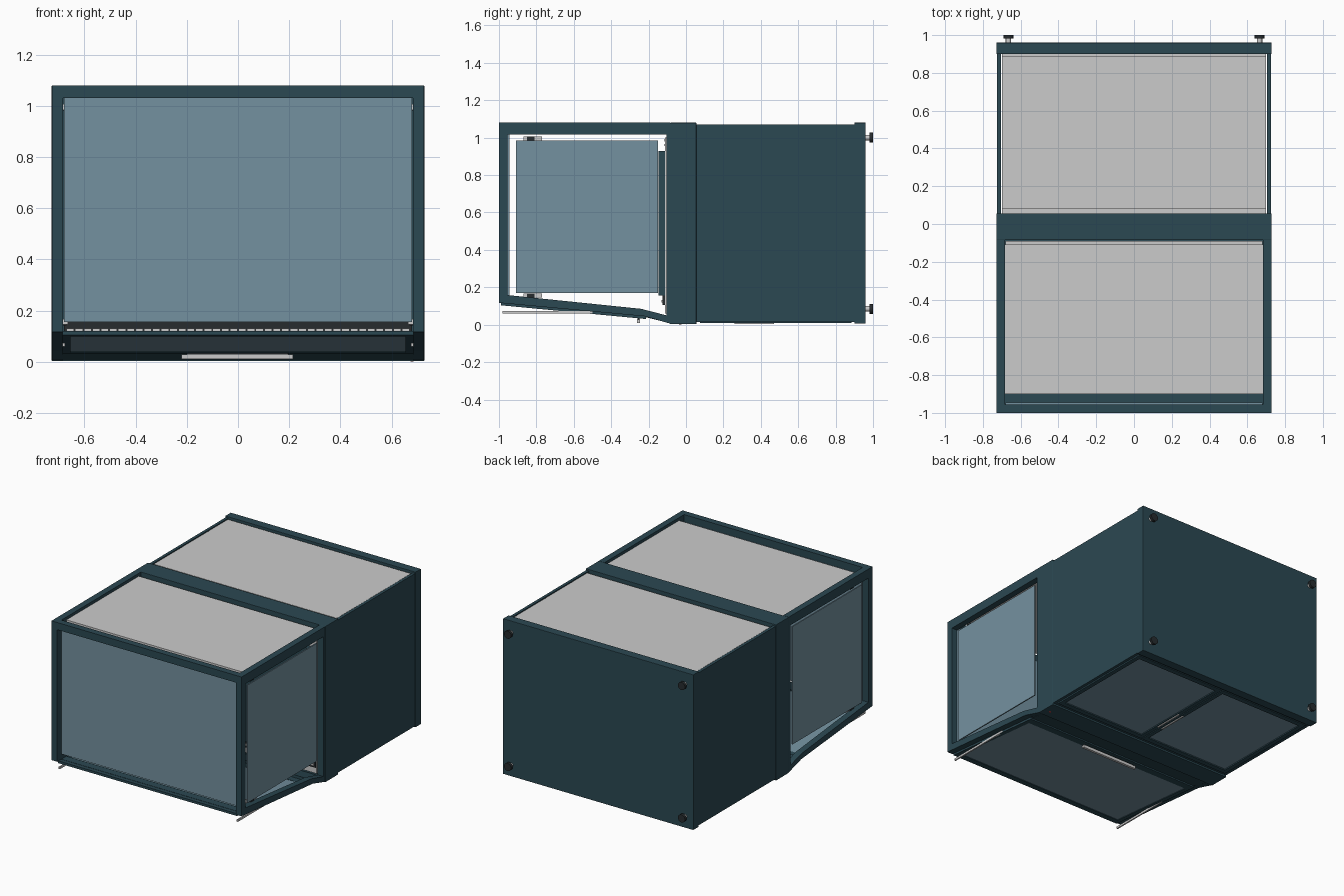
import bpy, bmesh, math
from mathutils import Vector

if "Cube" in bpy.data.objects:
    bpy.data.objects.remove(bpy.data.objects["Cube"])


def material(name, rgb):
    m = bpy.data.materials.new(name)
    m.diffuse_color = (*rgb, 1)
    m.use_nodes = True
    m.node_tree.nodes["Principled BSDF"].inputs["Base Color"].default_value = m.diffuse_color
    return m


TEAL = material("teal_paint", (0.024, 0.065, 0.085))
GLASS = material("tinted_glass", (0.175, 0.285, 0.35))
DARK = material("black_plastic", (0.02, 0.025, 0.028))
RED = material("red_lamp", (0.6, 0.02, 0.02))


def finish(name, bm, mat):
    bmesh.ops.recalc_face_normals(bm, faces=bm.faces)
    me = bpy.data.meshes.new(name)
    bm.to_mesh(me)
    bm.free()
    ob = bpy.data.objects.new(name, me)
    bpy.context.collection.objects.link(ob)
    if mat:
        me.materials.append(mat)
    return ob


def add_box(bm, x, y, z):
    vs = bmesh.ops.create_cube(bm, size=1)["verts"]
    for v in vs:
        v.co = Vector([(r[0] + r[1]) / 2 + c * (r[1] - r[0]) for r, c in zip((x, y, z), v.co)])


def box(name, x, y, z, mat=None, bevel=0):
    bm = bmesh.new()
    add_box(bm, x, y, z)
    ob = finish(name, bm, mat)
    if bevel:
        b = ob.modifiers.new("bevel", "BEVEL")
        b.width, b.segments = bevel, 2
    return ob


def prism(name, profile, x0, x1, mat=None):
    """Extrude a (y, z) profile along x."""
    bm = bmesh.new()
    f = bm.faces.new([bm.verts.new((x0, y, z)) for y, z in profile])
    ext = bmesh.ops.extrude_face_region(bm, geom=[f])["geom"]
    for v in ext:
        if isinstance(v, bmesh.types.BMVert):
            v.co.x = x1
    return finish(name, bm, mat)


def side(s, a, b):
    return tuple(sorted((s * a, s * b)))


def cyl(name, x, z, y0, y1, r, mat=None):
    bpy.ops.mesh.primitive_cylinder_add(vertices=20, radius=r, depth=y1 - y0,
                                        location=(x, (y0 + y1) / 2, z), rotation=(math.pi / 2, 0, 0))
    ob = bpy.context.object
    ob.name = name
    if mat:
        ob.data.materials.append(mat)
    bpy.ops.object.shade_smooth_by_angle()
    return ob


# storage cabinet (the whole model lies on its back, feet towards +y)
box("base_plate", (-0.728, 0.728), (0.90, 0.96), (0.006, 1.08), TEAL, 0.002)
box("back_panel", (-0.70, 0.70), (0.08, 0.89), (1.055, 1.067))
for y in ((0.05, 0.085), (0.88, 0.90)):
    box("cabinet_front_rail", (-0.70, 0.70), y, (0.015, 0.035), TEAL)
    box("cabinet_back_rail", (-0.70, 0.70), y, (1.035, 1.053))
for s in (-1, 1):
    box("cabinet_side", side(s, 0.705, 0.725), (0.04, 0.905), (0.015, 1.07), TEAL)
    # cupboard doors: frame, inset panel and handle
    box("door_stile", side(s, 0.003, 0.03), (0.075, 0.885), (0.01, 0.035), TEAL)
    box("door_stile", side(s, 0.67, 0.70), (0.075, 0.885), (0.01, 0.035), TEAL)
    for y in ((0.075, 0.11), (0.85, 0.885)):
        box("door_rail", side(s, 0.03, 0.67), y, (0.01, 0.035), TEAL)
    box("door_panel", side(s, 0.03, 0.67), (0.11, 0.85), (0.018, 0.03), GLASS)
    box("door_handle", side(s, 0.012, 0.022), (0.26, 0.47), (0.003, 0.012))
    # adjustable feet
    for z in (0.085, 1.0):
        cyl("foot_stem", s * 0.665, z, 0.955, 0.985, 0.014)
        cyl("foot_pad", s * 0.665, z, 0.982, 1.0, 0.027, DARK)

# band between cabinet and display
box("middle_band", (-0.728, 0.728), (-0.085, 0.055), (0.003, 1.08), TEAL, 0.002)
bpy.ops.mesh.primitive_uv_sphere_add(segments=12, ring_count=8, radius=0.01, location=(0.68, -0.03, 0.01))
bpy.context.object.name = "indicator_lamp"
bpy.context.object.data.materials.append(RED)

# display frame
rail = [(-1, 0.117), (-0.22, 0.045), (-0.085, 0.006), (-0.085, 0.045), (-0.24, 0.085), (-0.95, 0.158), (-1, 0.165)]
for s in (-1, 1):
    x = side(s, 0.683, 0.727)
    prism("sloped_side_rail", rail, *x, TEAL)
    box("front_post", x, (-1, -0.955), (0.14, 1.08), TEAL)
    box("side_top_rail", x, (-0.956, -0.085), (1.017, 1.08), TEAL)
    box("side_rear_post", x, (-0.105, -0.085), (0.03, 1.02), TEAL)
    box("side_glass", side(s, 0.702, 0.71), (-0.91, -0.15), (0.17, 0.985), GLASS)
    box("door_slide", side(s, 0.676, 0.686), (-0.98, -0.5), (0.06, 0.074))
    # glass clamps
    for z in (0.145, 0.985):
        box("glass_clamp", side(s, 0.665, 0.685), (-0.87, -0.77), (z, z + 0.022))
        box("clamp_screw", side(s, 0.67, 0.69), (-0.85, -0.81), (z - 0.003, z + 0.022), DARK)
box("top_cross_rail", (-0.685, 0.685), (-1, -0.955), (1.03, 1.08), TEAL)
box("low_cross_rail", (-0.685, 0.685), (-0.955, -0.90), (0.104, 0.118), TEAL)
box("canopy_glass", (-0.68, 0.68), (-0.958, -0.945), (0.155, 1.03), GLASS)
box("display_back_panel", (-0.683, 0.683), (-0.90, -0.108), (1.048, 1.06))

# display deck with a slatted front edge and vent slots
box("display_deck", (-0.68, 0.68), (-0.148, -0.112), (0.155, 0.93), TEAL)
box("deck_liner", (-0.68, 0.68), (-0.112, -0.09), (0.06, 1.0))
box("deck_edge", (-0.68, 0.68), (-0.125, -0.112), (0.105, 0.155), DARK)
bm = bmesh.new()
for i in range(40):
    x = -0.655 + i * 0.0336
    add_box(bm, (x - 0.015, x + 0.015), (-0.132, -0.124), (0.118, 0.131))
finish("deck_edge_slats", bm, None)
bm = bmesh.new()
for row in (0.955, 0.98):
    for i in range(6):
        x = -0.56 + i * 0.224
        add_box(bm, (x - 0.07, x + 0.07), (-0.116, -0.110), (row, row + 0.012))
finish("deck_vents", bm, DARK)


# sloped display door: frame, pane and handle
def slope(y):
    return 0.104 + (y + 0.95) * (0.035 - 0.104) / 0.73


def slab(name, y0, y1, x0, x1, lo, hi, mat=None):
    prism(name, [(y0, slope(y0) + lo), (y1, slope(y1) + lo), (y1, slope(y1) + hi), (y0, slope(y0) + hi)], x0, x1, mat)


for y0, y1 in ((-0.99, -0.945), (-0.27, -0.215)):
    slab("display_door_rail", y0, y1, -0.685, 0.685, -0.004, 0.012, TEAL)
for s in (-1, 1):
    slab("display_door_stile", -0.945, -0.27, *side(s, 0.655, 0.685), -0.004, 0.012, TEAL)
slab("display_door_pane", -0.945, -0.27, -0.655, 0.655, 0.0, 0.010, GLASS)
box("display_door_handle", (-0.22, 0.215), (-0.262, -0.245), (0.010, 0.028))
box("handle_mount", (-0.20, 0.195), (-0.258, -0.249), (0.026, 0.042), DARK)
prism("sill_panel", [(-0.215, 0.04), (-0.085, 0.008), (-0.085, 0.035), (-0.215, 0.065)], -0.685, 0.685, TEAL)
